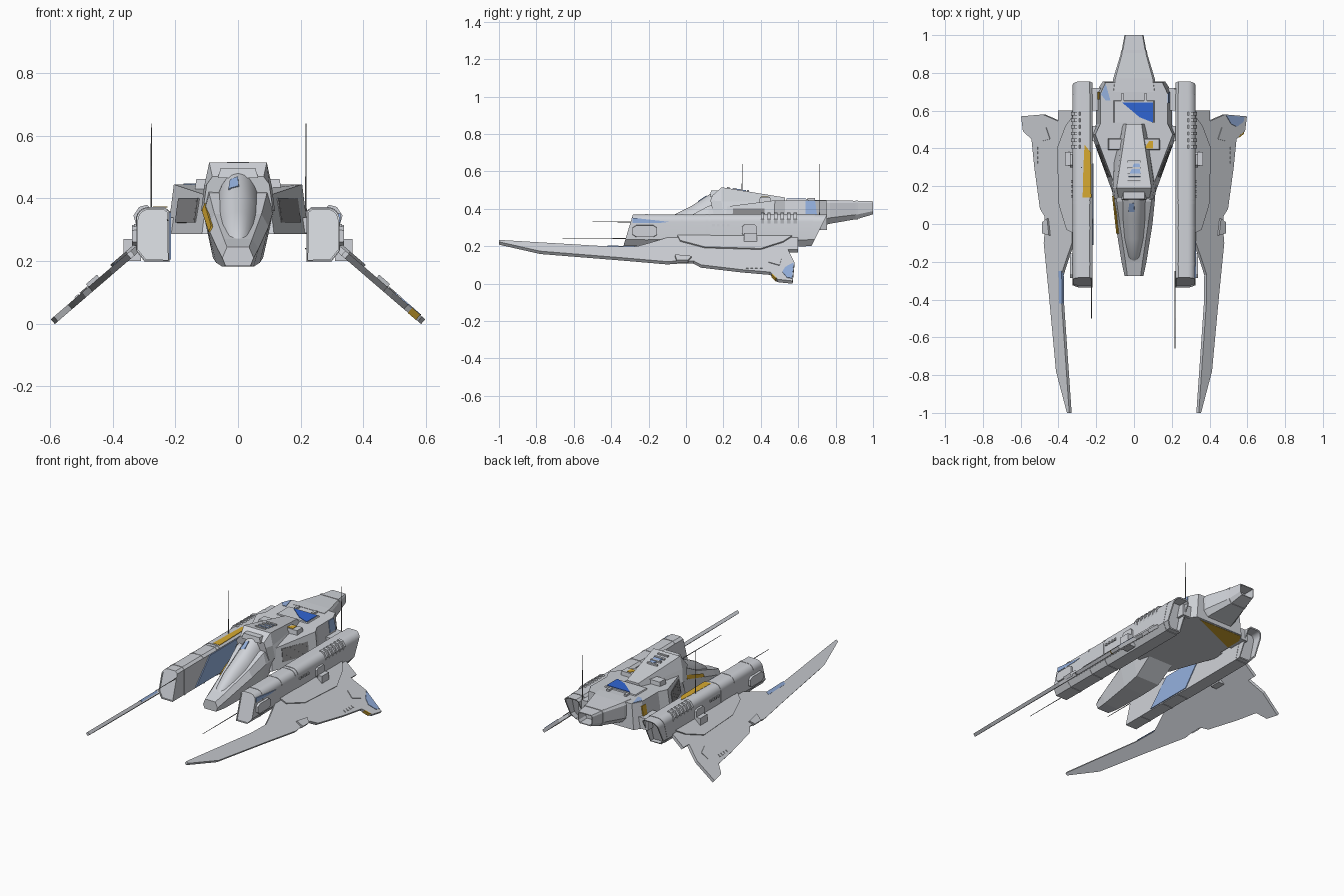
import bpy, bmesh, math
from mathutils import Vector

default_cube = bpy.data.objects.get("Cube")
if default_cube:
    bpy.data.objects.remove(default_cube, do_unlink=True)


def make_material(name, color):
    material = bpy.data.materials.new(name)
    material.use_nodes = True
    rgba = (*color, 1)
    material.diffuse_color = rgba
    material.node_tree.nodes["Principled BSDF"].inputs["Base Color"].default_value = rgba
    return material


HULL = make_material("hull grey", (.63, .65, .69))
DARK = make_material("vent dark grey", (.25, .25, .26))
PALE_BLUE = make_material("pale blue paint", (.3, .44, .74))
BLUE = make_material("bright blue paint", (.03, .13, .65))
GOLD = make_material("gold paint", (.68, .4, .03))


def finish(bm, name, material, smooth=False):
    bmesh.ops.recalc_face_normals(bm, faces=bm.faces)
    mesh = bpy.data.meshes.new(name)
    bm.to_mesh(mesh)
    bm.free()
    obj = bpy.data.objects.new(name, mesh)
    bpy.context.collection.objects.link(obj)
    mesh.materials.append(material)
    if smooth:
        bpy.ops.object.select_all(action='DESELECT')
        obj.select_set(True)
        bpy.context.view_layer.objects.active = obj
        bpy.ops.object.shade_smooth_by_angle(angle=math.radians(35))
    return obj


def loft(name, rings, material=HULL, smooth=False, hollow=()):
    """Skin closed rings; hollow lists (end, wall, depth along y)."""
    bm = bmesh.new()
    loops = [[bm.verts.new(p) for p in ring] for ring in rings]
    count = len(rings[0])
    for a, b in zip(loops, loops[1:]):
        for i in range(count):
            j = (i + 1) % count
            bm.faces.new((a[i], a[j], b[j], b[i]))
    caps = [bm.faces.new(loops[0]), bm.faces.new(loops[-1])]
    bmesh.ops.recalc_face_normals(bm, faces=bm.faces)
    for end, wall, depth in hollow:
        bmesh.ops.inset_region(bm, faces=[caps[end]], thickness=wall)
        floor = bmesh.ops.extrude_discrete_faces(bm, faces=[caps[end]])["faces"][0]
        bmesh.ops.translate(bm, verts=floor.verts, vec=(0, depth, 0))
    return finish(bm, name, material, smooth)


def box(name, x, y, z, taper=1):
    """Block from three (low, high) ranges, its top optionally tapered."""
    cx, cy = sum(x) / 2, sum(y) / 2
    corners = [(x[0], y[0]), (x[1], y[0]), (x[1], y[1]), (x[0], y[1])]
    top = [(cx + (a - cx) * taper, cy + (b - cy) * taper, z[1]) for a, b in corners]
    return loft(name, [[(a, b, z[0]) for a, b in corners], top])


def plate(name, points, material, half=.003):
    """Thin panel centred on a surface."""
    pts = [Vector(p) for p in points]
    normal = (pts[1] - pts[0]).cross(pts[2] - pts[0]).normalized() * half
    return loft(name, [[p - normal for p in pts], [p + normal for p in pts]], material)


def rod(name, start, end, radius=.0028):
    start, end = Vector(start), Vector(end)
    bm = bmesh.new()
    bmesh.ops.create_cone(bm, cap_ends=True, segments=8, radius1=radius,
                          radius2=radius * .5, depth=(end - start).length)
    obj = finish(bm, name, DARK)
    obj.location = (start + end) / 2
    obj.rotation_euler = (end - start).to_track_quat('Z', 'Y').to_euler()


def mirrored(half):
    """Complete a half outline across x = 0."""
    return list(half) + [(-p[0], *p[1:]) for p in reversed(half)]


def symmetric(name, builder):
    for side, label in ((1, "left"), (-1, "right")):
        builder(label + "_" + name, side)


# Nose hull: chined sections from the blunt tip, its keel rising into the body
def nose_ring(y, low, z_low, mid, z_mid, high, z_high):
    return mirrored([(low, y, z_low), (mid, y, z_mid), (high, y, z_high)])


loft("nose_hull", [nose_ring(-.275, .04, .185, .05, .21, .035, .245),
                   nose_ring(-.2, .05, .182, .066, .24, .045, .27),
                   nose_ring(0, .07, .195, .098, .31, .075, .35),
                   nose_ring(.12, .08, .21, .11, .35, .092, .415),
                   nose_ring(.24, .085, .29, .115, .365, .1, .44)])

# Rounded canopy
canopy = []
for y, width, base, height in ((-.205, .022, .24, .02), (-.17, .038, .25, .05),
                               (-.08, .058, .27, .09), (.03, .071, .3, .115),
                               (.13, .074, .34, .14), (.19, .07, .36, .14)):
    angles = [math.pi * i / 12 for i in range(13)]
    canopy.append([(width * math.cos(a), y, base + height * math.sin(a)) for a in angles])
loft("canopy", canopy, smooth=True)
plate("canopy_paint", [(-.03, .065, .429), (.003, .065, .438),
                       (0, .11, .468), (-.025, .11, .458)], PALE_BLUE, .0035)

# Cabin housing and spine
loft("cabin_spine", [
    mirrored([(.112, .15, .36), (.1, .13, .445), (.082, .14, .47)]),
    mirrored([(.118, .2, .36), (.108, .19, .44), (.092, .19, .515)]),
    mirrored([(.1, .53, .4), (.06, .53, .44), (.04, .53, .46)])])
box("cabin_visor", (-.065, .065), (.128, .2), (.465, .497), taper=.85)
for i in range(4):
    y = .22 + i * .035
    box("spine_slat", (-.035, .035), (y, y + .012), (.48, .516 - i * .005))
plate("spine_patch", [(-.03, .25, .5075), (.035, .25, .5075),
                      (.03, .32, .496), (0, .32, .496)], PALE_BLUE)

# Main body: faceted wedge with a flat belly
rim = [(.115, .17), (.225, .47), (.2, .53), (.2, .7), (.165, .755)]
deck = [(.1, .2, .41), (.205, .475, .445), (.178, .53, .445), (.178, .69, .445), (.15, .75, .445)]
loft("main_body", [mirrored([(x, y, .287) for x, y in rim]), mirrored(deck)])
box("deck_hatch", (-.11, .11), (.535, .655), (.44, .452), taper=.95)
plate("hatch_paint", [(-.062, .642, .452), (.1, .642, .452),
                      (.1, .537, .452), (.03, .565, .452)], BLUE)
for x in (-.06, .06):
    box("deck_cleat", (x - .008, x + .008), (.65, .69), (.44, .457))


def body_details(name, side):
    # Vent on the slanted flank, stepped deck block and pylons to the engine
    def flank(t, height):
        x, y = .116 + .108 * t, .18 + .29 * t
        return (side * (x - .018 * height), y + .012 * height, .29 + .13 * height)
    plate(name + "_vent", [flank(.22, .25), flank(.8, .25), flank(.8, .85), flank(.22, .85)], DARK, .0045)
    for i in range(4):
        h = .32 + i * .14
        plate(name + "_vent_bar", [flank(.25, h), flank(.77, h), flank(.77, h + .05), flank(.25, h + .05)], DARK, .0049)
    box(name + "_deck_block", sorted((side * .05, side * .14)), (.39, .455), (.41, .462), taper=.85)
    box(name + "_pylon", sorted((side * .16, side * .24)), (.6, .72), (.29, .36))
    box(name + "_front_pylon", sorted((side * .15, side * .24)), (.44, .52), (.29, .34))


symmetric("body", body_details)
plate("left_rear_paint", [(.188, .64, .37), (.188, .7, .37), (.179, .69, .443), (.179, .64, .443)], PALE_BLUE)
plate("right_corner_paint", [(-.174, .685, .445), (-.15, .742, .445), (-.125, .655, .445), (-.15, .655, .445)], PALE_BLUE)
plate("deck_block_paint", [(.055, .4, .462), (.1, .4, .462), (.1, .44, .462), (.08, .44, .462)], GOLD)
plate("flank_paint", [(-.196, .66, .33), (-.196, .7, .33), (-.182, .7, .42), (-.182, .66, .42)], GOLD)
plate("belly_paint", [(.13, .74, .287), (-.165, .745, .287), (-.195, .7, .287), (-.195, .6, .287)], GOLD, .0012)
plate("cabin_paint", [(-.091, -.05, .293), (-.113, .15, .36), (-.105, .15, .385), (-.083, -.05, .312)], GOLD)


# Tail boom with an open nozzle
def tail_ring(y, width, low, high):
    bevel = (high - low) * .25
    return mirrored([(width * .75, y, low), (width, y, low + bevel),
                     (width, y, high - bevel * .5), (width * .9, y, high)])


loft("tail_boom", [tail_ring(.7, .12, .3, .447), tail_ring(.77, .11, .32, .447),
                   tail_ring(.915, .066, .345, .442), tail_ring(1, .05, .37, .44)],
     hollow=[(1, .006, -.07)])
loft("tail_band", [tail_ring(.905, .071, .342, .445), tail_ring(.92, .067, .344, .445)])

# Engine nacelle profile, flat inside and rounded on the outer shoulder
shoulder = [(.285 + .04 * math.cos(a), .33 + .04 * math.sin(a))
            for a in (math.radians(15 * i) for i in range(7))]
PROFILE = [(.22, .2), (.297, .2), (.325, .235)] + shoulder + [(.235, .37), (.22, .357)]


def nacelle_ring(side, y, slant=0, scale=1):
    cx, cz = .272, .285
    return [(side * (cx + (x - cx) * scale), y + slant * (z - .2), cz + (z - cz) * scale)
            for x, z in PROFILE]


def nacelle(name, side):
    loft(name, [nacelle_ring(side, -.335, .3), nacelle_ring(side, .67, .5)], smooth=True,
         hollow=[(0, .006, .006), (1, .008, -.12)])
    loft(name + "_sleeve", [nacelle_ring(side, .13, 0, 1.03), nacelle_ring(side, .64, .3, 1.03)], smooth=True)
    for y in (-.22, -.03, .105):
        loft(name + "_collar", [nacelle_ring(side, y, 0, 1.025), nacelle_ring(side, y + .016, 0, 1.025)], smooth=True)
    # Cooling ribs over the shoulder
    for i in range(6):
        y = .4 + i * .035
        loft(name + "_rib", [[(side * x, yy, z) for x, z in
                              ((.27, .36), (.325, .315), (.334, .345), (.316, .373), (.29, .38))]
                             for yy in (y, y + .018)])
    # Service boxes and rivets on the outer wall
    for y, z, length in ((-.22, .28, .13), (.34, .285, .08)):
        loft(name + "_service_box", [
            [(side * x, y + length * u, z + .035 * v * grow) for u, v in
             ((-.5, -.6), (-.35, -1), (.35, -1), (.5, -.6), (.5, .6), (.35, 1), (-.35, 1), (-.5, .6))]
            for x, grow in ((.31, 1), (.338, .85))])
    for i in range(4):
        y = .14 + i * .026
        box(name + "_rivet", sorted((side * .32, side * .333)), (y, y + .014), (.305, .319))


symmetric("nacelle", nacelle)
plate("nacelle_top_paint", [(-.226, .14, .3725), (-.272, .14, .3725), (-.268, .3, .3725),
                            (-.262, .42, .3725), (-.23, .38, .3725)], GOLD, .0015)
plate("nacelle_inner_paint", [(-.2185, -.11, .205), (-.2185, .2, .205), (-.2185, .32, .355),
                              (-.2185, .03, .355)], PALE_BLUE, .0045)
plate("nacelle_streak", [(.3245, -.285, .352), (.3245, -.09, .33), (.3245, -.14, .324),
                         (.3245, -.285, .324)], PALE_BLUE)


# Swept, drooping wing built on a slanted plane
def wing_layer(name, side, outline, base, thick, material=HULL):
    rings = []
    for lift in (base, base + thick):
        rings.append([(side * (x + .65 * lift), y, .214 - .86 * (x - .335) + .76 * lift)
                      for x, y in outline])
    return loft(name, rings, material)


WING = [(.315, .6), (.39, .6), (.39, .545), (.47, .58), (.585, .57), (.575, .49),
        (.53, .45), (.515, .3), (.485, .08), (.46, .04), (.46, -.04), (.465, -.1),
        (.44, -.35), (.4, -.78), (.342, -1), (.33, -1), (.37, -.42), (.372, -.27),
        (.35, -.2), (.315, -.1)]


def wing(name, side):
    wing_layer(name, side, WING, 0, .02)
    wing_layer(name + "_root", side, [(.3, .58), (.345, .52), (.39, .4), (.38, .1),
                                      (.34, -.03), (.3, -.05)], .01, .018)
    wing_layer(name + "_panel", side, [(.43, .45), (.47, .44), (.49, .5), (.45, .51)], .015, .009)
    wing_layer(name + "_fairing", side, [(.44, .03), (.465, .01), (.465, -.05), (.43, -.06)], .01, .022)
    box(name + "_strut", sorted((side * .31, side * .365)), (.31, .38), (.2, .27))
    for i in range(4):
        y = .32 + i * .025
        wing_layer(name + "_rivet", side, [(.495, y), (.507, y), (.507, y + .013), (.495, y + .013)], .015, .009)


symmetric("wing", wing)
wing_layer("left_wing_tip_paint", 1, [(.473, .576), (.57, .567), (.565, .54), (.53, .515), (.5, .53)], .018, .005, PALE_BLUE)
wing_layer("left_wing_edge_paint", 1, [(.543, .457), (.569, .478), (.569, .487), (.543, .465)], -.001, .022, GOLD)
wing_layer("right_wing_paint", -1, [(.369, -.25), (.385, -.25), (.382, -.42), (.367, -.42)], .008, .0135, PALE_BLUE)

# Aerials
rod("right_mast", (-.277, .3, .36), (-.277, .3, .64))
rod("left_mast", (.217, .715, .33), (.217, .715, .64))
rod("right_probe", (-.225, -.25, .33), (-.225, -.5, .33))
rod("left_probe", (.217, -.25, .24), (.217, -.66, .24))
